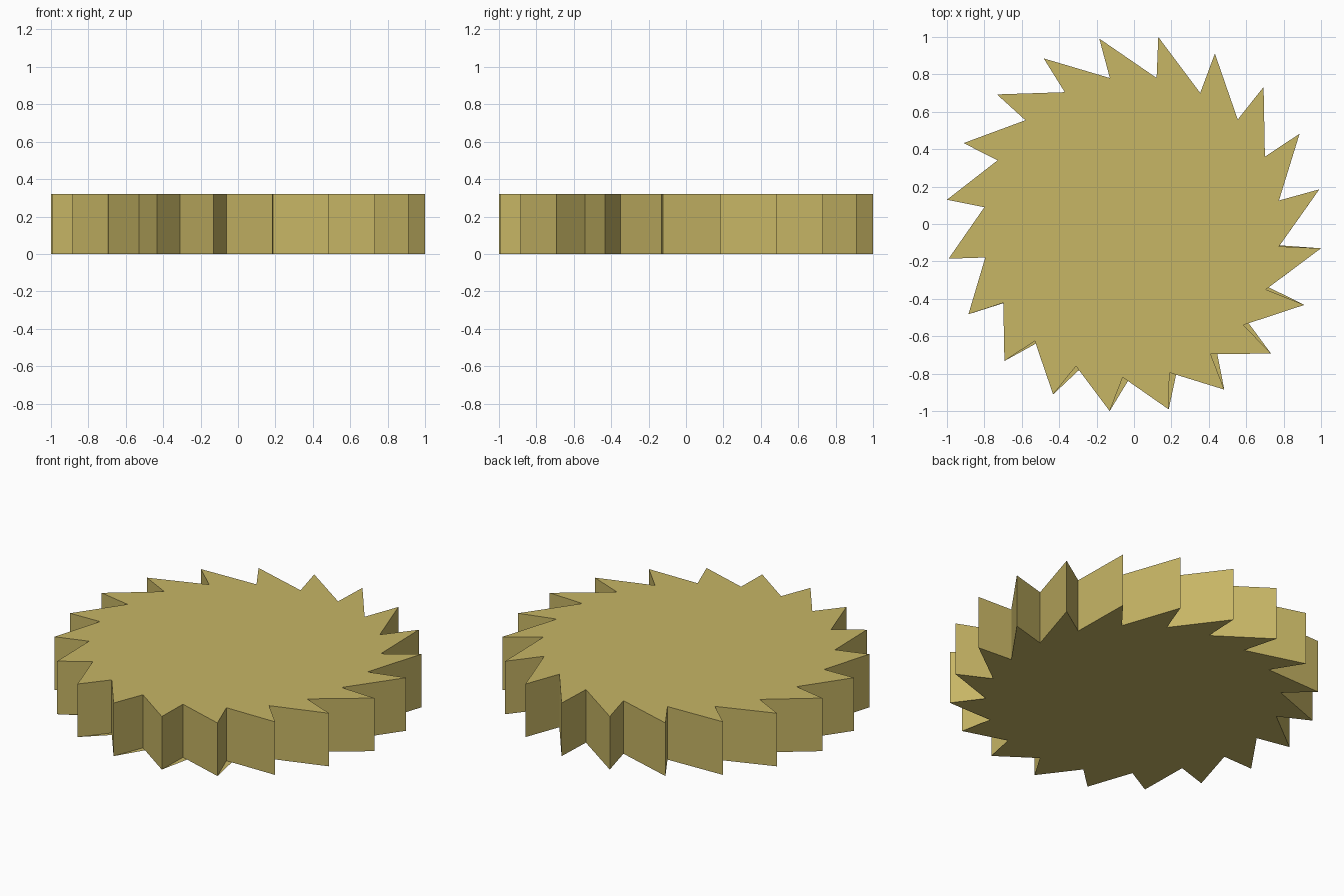
import bpy, bmesh, math

if "Cube" in bpy.data.objects:
    bpy.data.objects.remove(bpy.data.objects["Cube"])

TEETH = 20
STEP = 18.0
TIP_R = 1.0084
HEIGHT = 0.32

# tooth roots are slightly irregular: radius and angular drift in degrees
ROOT_R = [.790, .785, .787, .787, .785, .784, .787, .796, .807, .817,
          .822, .821, .820, .816, .815, .805, .805, .803, .796, .791]
DRIFT = [0, 0, 0, 0, 0, 0, .4, 2.1, 3.3, 4.2,
         4.6, 4.6, 4.5, 3.9, 3.5, 2.4, 1.8, 1.1, .5, .2]


def polar(r, deg, z):
    a = math.radians(deg)
    return (r * math.cos(a), r * math.sin(a), z)


def root(k, z, extra=0.0):
    bump = extra * max(0.0, math.cos((k - 8.8) * 0.36)) if 4 < k < 14 else 0.0
    return polar(ROOT_R[k] + 0.017 * bump,
                 81.2 - STEP * k + DRIFT[k] + 2.3 * bump, z)


def outline(z, extra=0.0):
    pts = []
    for k in range(TEETH):
        pts += [root(k, z, extra), polar(TIP_R, 82.6 - STEP * k, z)]
    return pts


bm = bmesh.new()
# top face and toothed wall
top = [bm.verts.new(p) for p in outline(HEIGHT)]
low = [bm.verts.new(p) for p in outline(0.0)]
bm.faces.new(top[::-1])
n = len(top)
for i in range(n):
    j = (i + 1) % n
    bm.faces.new((top[i], top[j], low[j], low[i]))
# bottom plate, peeking out a little beyond the wall on one side
bm.faces.new([bm.verts.new(p) for p in outline(0.0, 1.0)])

mesh = bpy.data.meshes.new("toothed_disc")
bm.to_mesh(mesh)
bm.free()
mat = bpy.data.materials.new("brass yellow")
mat.diffuse_color = (0.57, 0.465, 0.13, 1)
mat.use_nodes = True
mat.node_tree.nodes["Principled BSDF"].inputs["Base Color"].default_value = mat.diffuse_color
mesh.materials.append(mat)
bpy.context.collection.objects.link(bpy.data.objects.new("toothed_disc", mesh))
